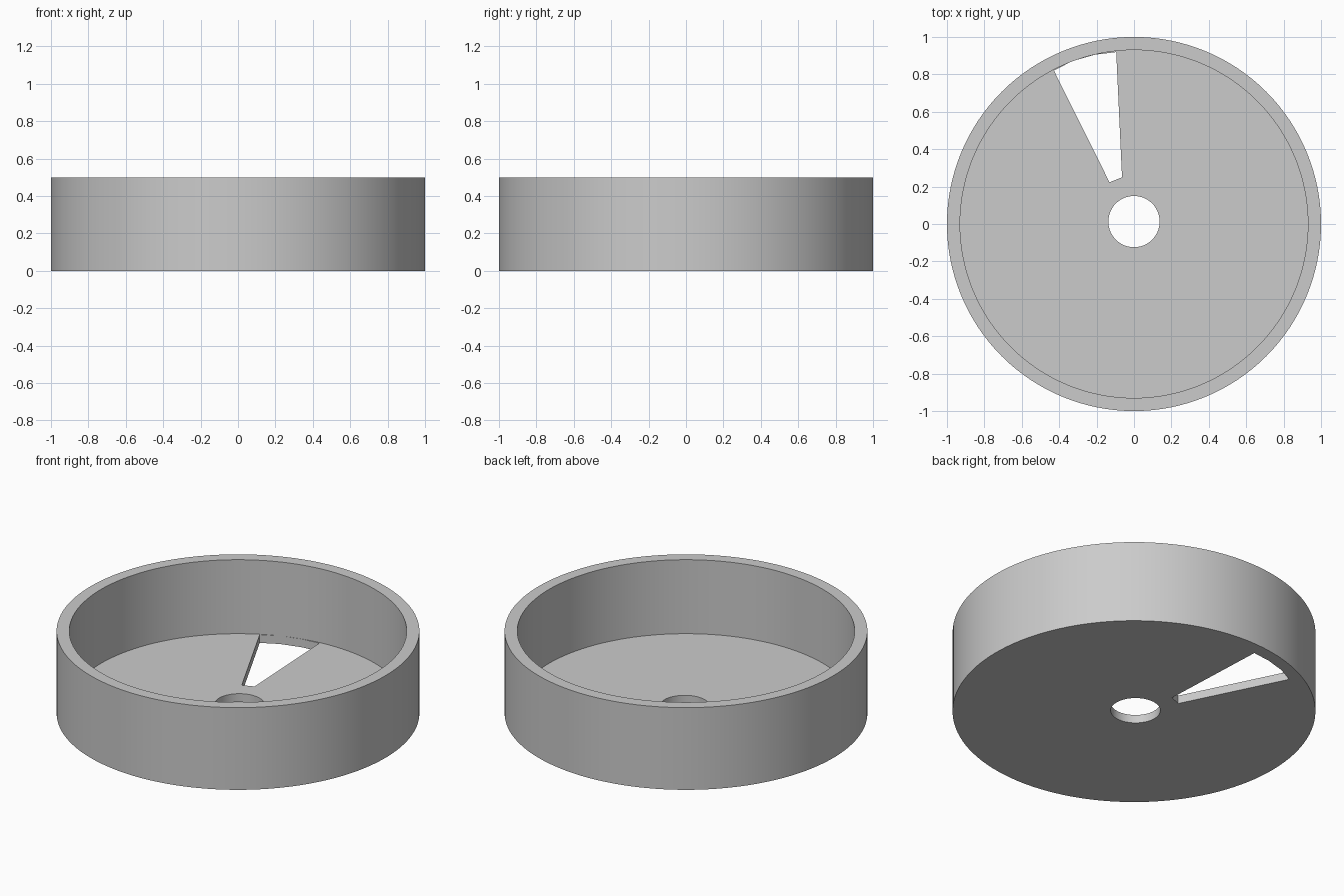
import bpy, bmesh, math

cube = bpy.data.objects.get("Cube")
if cube:
    bpy.data.objects.remove(cube, do_unlink=True)

HEIGHT, FLOOR = 0.5, 0.05


def circle(radius, count, cy=0.0):
    steps = [2 * math.pi * i / count for i in range(count)]
    return [(radius * math.cos(a), cy + radius * math.sin(a)) for a in steps]


def prism(name, outline, z0, z1):
    """Extrude a counter-clockwise outline from z0 to z1."""
    bm = bmesh.new()
    base = bm.faces.new([bm.verts.new((x, y, z0)) for x, y in outline])
    top = bmesh.ops.extrude_face_region(bm, geom=[base])["geom"]
    moved = [v for v in top if isinstance(v, bmesh.types.BMVert)]
    bmesh.ops.translate(bm, verts=moved, vec=(0, 0, z1 - z0))
    bmesh.ops.recalc_face_normals(bm, faces=bm.faces)
    mesh = bpy.data.meshes.new(name)
    bm.to_mesh(mesh)
    bm.free()
    obj = bpy.data.objects.new(name, mesh)
    bpy.context.collection.objects.link(obj)
    return obj


grey = bpy.data.materials.new("plain_grey")
grey.use_nodes = True
colour = (0.6, 0.6, 0.6, 1)
grey.diffuse_color = colour
grey.node_tree.nodes["Principled BSDF"].inputs["Base Color"].default_value = colour

# Round tray body
tray = prism("round_tray", circle(1.0, 128), 0, HEIGHT)
tray.data.materials.append(grey)

# Hollow interior, axle hole and wedge-shaped slot in the floor
slot = [(-0.064, 0.25), (-0.095, 0.919), (-0.21, 0.905),
        (-0.33, 0.871), (-0.428, 0.82), (-0.131, 0.223)]
cutters = [
    prism("interior_cutter", circle(0.93, 128), FLOOR, HEIGHT + 0.1),
    prism("hole_cutter", circle(0.137, 64, 0.013), -0.1, FLOOR + 0.1),
    prism("slot_cutter", slot, -0.1, FLOOR + 0.1),
]
bpy.context.view_layer.objects.active = tray
tray.select_set(True)
for cutter in cutters:
    cutter.data.materials.append(grey)
    mod = tray.modifiers.new(cutter.name, "BOOLEAN")
    mod.operation = "DIFFERENCE"
    mod.solver = "EXACT"
    mod.object = cutter
    bpy.ops.object.modifier_apply(modifier=mod.name)
    bpy.data.objects.remove(cutter, do_unlink=True)

bpy.ops.object.shade_smooth_by_angle(angle=math.radians(30))
